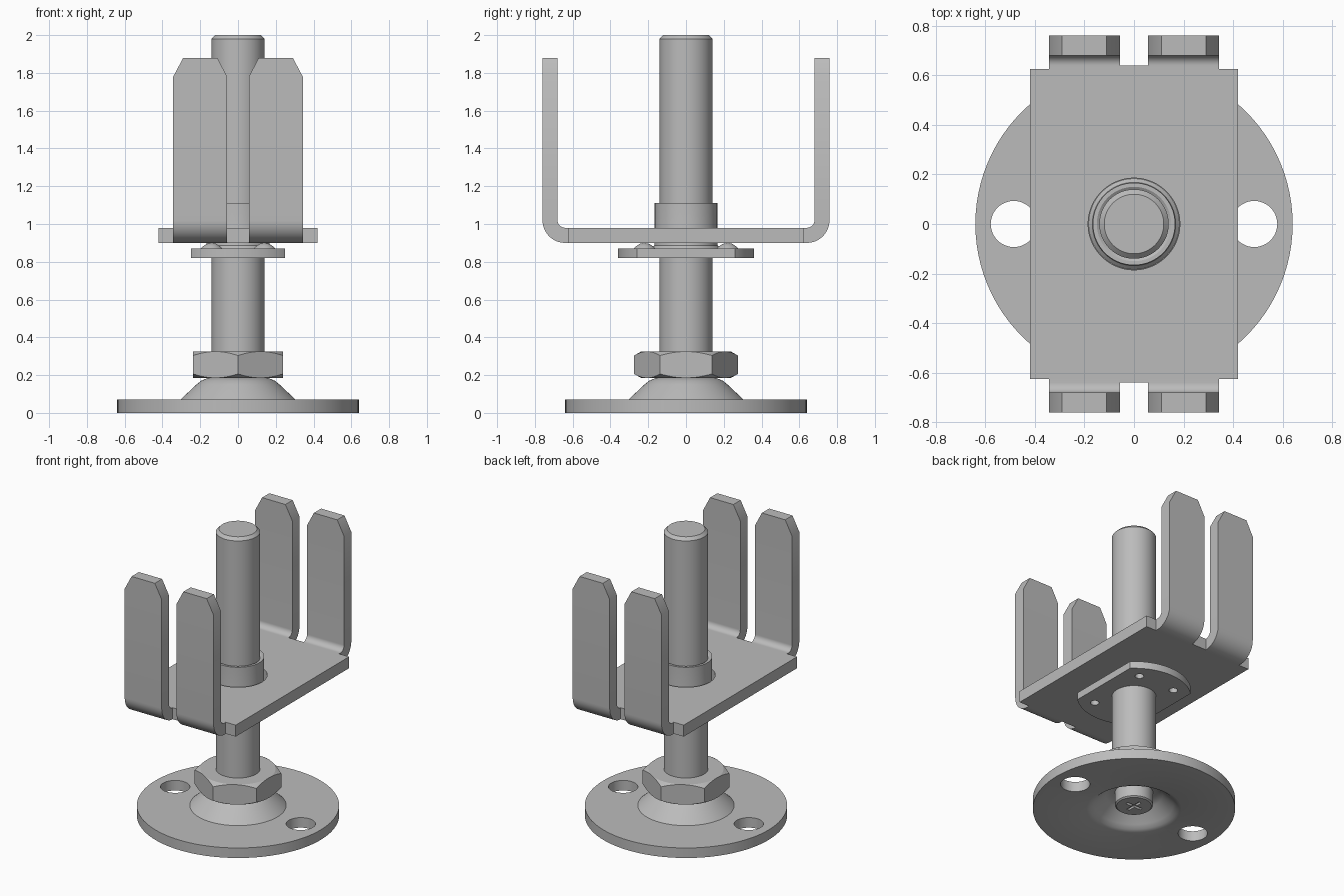
import bpy, bmesh
from math import sin, cos, pi, radians

cube = bpy.data.objects.get("Cube")
if cube:
    bpy.data.objects.remove(cube, do_unlink=True)

# One plain steel colour
steel = bpy.data.materials.new("steel_grey")
steel.use_nodes = True
grey = (0.5, 0.5, 0.5, 1)
steel.diffuse_color = grey
bsdf = next(n for n in steel.node_tree.nodes if n.type == 'BSDF_PRINCIPLED')
bsdf.inputs["Base Color"].default_value = grey


def make(name, bm):
    """Turn a bmesh into a named object."""
    bmesh.ops.recalc_face_normals(bm, faces=bm.faces)
    mesh = bpy.data.meshes.new(name)
    bm.to_mesh(mesh)
    bm.free()
    mesh.materials.append(steel)
    ob = bpy.data.objects.new(name, mesh)
    bpy.context.collection.objects.link(ob)
    return ob


def lathe(name, profile, closed=False, steps=96):
    """Spin (radius, z) points around the z axis."""
    bm = bmesh.new()
    verts = [bm.verts.new((r, 0, z)) for r, z in profile]
    pairs = list(zip(verts, verts[1:] + verts[:1]))
    edges = [bm.edges.new(p) for p in (pairs if closed else pairs[:-1])]
    bmesh.ops.spin(bm, geom=verts + edges, cent=(0, 0, 0), axis=(0, 0, 1),
                   angle=2 * pi, steps=steps, use_merge=True)
    bmesh.ops.remove_doubles(bm, verts=bm.verts, dist=1e-4)
    return make(name, bm)


def prism(name, outline, z0, z1):
    """Extrude an (x, y) outline upward."""
    bm = bmesh.new()
    face = bm.faces.new([bm.verts.new((x, y, z0)) for x, y in outline])
    top = bmesh.ops.extrude_face_region(bm, geom=[face])["geom"]
    bmesh.ops.translate(bm, vec=(0, 0, z1 - z0),
                        verts=[g for g in top if isinstance(g, bmesh.types.BMVert)])
    return make(name, bm)


def circle(r, n, x=0, y=0, start=0):
    return [(x + r * cos(start + 2 * pi * i / n), y + r * sin(start + 2 * pi * i / n))
            for i in range(n)]


def cut(ob, tool, mode='DIFFERENCE'):
    """Apply a boolean and throw the tool away."""
    mod = ob.modifiers.new("cut", 'BOOLEAN')
    mod.object, mod.operation, mod.solver = tool, mode, 'EXACT'
    tool.hide_render = True
    bpy.context.view_layer.objects.active = ob
    bpy.ops.object.modifier_apply(modifier=mod.name)
    bpy.data.objects.remove(tool, do_unlink=True)


def smooth(ob):
    bpy.ops.object.select_all(action='DESELECT')
    ob.select_set(True)
    bpy.context.view_layer.objects.active = ob
    bpy.ops.object.shade_smooth_by_angle(angle=radians(28))


# Round foot with a pressed, hollow dome and two screw holes
foot = lathe("foot_plate", [
    (0.64, 0), (0.64, 0.07), (0.305, 0.07), (0.22, 0.15), (0.195, 0.17), (0.165, 0.183),
    (0.13, 0.187), (0.11, 0.187), (0.11, 0.12), (0.15, 0.117), (0.18, 0.1),
    (0.25, 0.03), (0.275, 0.009), (0.3, 0)], closed=True)
for x in (-0.485, 0.485):
    cut(foot, prism("hole_tool", circle(0.093, 48, x), -0.1, 0.2))

# Threaded rod, riveted into the foot, with a cross stamped in its end
rod = lathe("rod", [(0, 0.02), (0.11, 0.02), (0.12, 0.028), (0.12, 0.15), (0.14, 0.17),
                    (0.14, 1.98), (0.12, 2), (0, 2)])
a, b = 0.06, 0.01
cross = [(a, -b), (a, b), (b, b), (b, a), (-b, a), (-b, b),
         (-a, b), (-a, -b), (-b, -b), (-b, -a), (b, -a), (b, -b)]
cut(rod, prism("cross_tool", cross, -0.05, 0.035))

# Hex nut with both ends chamfered
nut = prism("hex_nut", circle(0.275, 6, start=pi / 2), 0.185, 0.325)
cut(nut, lathe("chamfer_tool", [(0, 0.184), (0.236, 0.184), (0.3, 0.221), (0.3, 0.289),
                                (0.236, 0.326), (0, 0.326)]), 'INTERSECT')

# Bracket floor with a short tongue between the tabs at each end
quarter = [(0.42, 0.625), (0.057, 0.625), (0.057, 0.64)]
half = quarter + [(-x, y) for x, y in reversed(quarter)]
bracket = prism("bracket_floor", half + [(-x, -y) for x, y in half], 0.9, 0.98)
cut(bracket, prism("bore_tool", circle(0.185, 96), 0.8, 1.1))


def tab(name, sx, sy):
    """Bent upright tab: a chain of rectangular sections."""
    lo, hi, ch = 0.057, 0.343, 0.053
    rows = [((0.625, 0.9), (0.625, 0.98), 0)]
    for i in range(13):
        t = pi / 2 * i / 12
        rows.append(tuple((0.64 + r * sin(t), 1.02 - r * cos(t)) for r in (0.12, 0.04)) + (0,))
    rows += [((0.76, z), (0.68, z), c) for z, c in ((1.78, 0), (1.88, ch))]
    bm = bmesh.new()
    rings = []
    for (yo, zo), (yi, zi), c in rows:
        corners = [(lo + c, yo, zo), (hi - c, yo, zo), (hi - c, yi, zi), (lo + c, yi, zi)]
        rings.append([bm.verts.new((sx * x, sy * y, z)) for x, y, z in corners])
    for p, q in zip(rings, rings[1:]):
        for i in range(4):
            j = (i + 1) % 4
            bm.faces.new((p[i], p[j], q[j], q[i]))
    bm.faces.new(rings[0])
    bm.faces.new(rings[-1])
    return make(name, bm)


tabs = [tab(f"{end}_{side}_tab", sx, sy)
        for end, sy in (("front", -1), ("back", 1))
        for side, sx in (("right", -1), ("left", 1))]

# Weld nut: flange with two flat sides, plus a barrel through the floor
flange = prism("weld_nut_flange", circle(0.36, 96), 0.82, 0.87)
cut(flange, prism("flat_tool", [(-0.25, -1), (0.25, -1), (0.25, 1), (-0.25, 1)], 0.5, 1.2),
    'INTERSECT')
barrel = lathe("weld_nut_barrel", [(0.135, 0.83), (0.185, 0.868), (0.168, 0.885),
                                   (0.166, 0.9), (0.166, 1.11), (0.15, 1.11), (0.135, 1.1)])

# Four weld bumps, dimpled from below
bumps = []
for x in (-0.14, 0.14):
    for y in (-0.22, 0.22):
        cut(flange, prism("dimple_tool", circle(0.028, 24, x, y), 0.8, 0.855))
        bump = lathe("weld_bump", [(0.06, 0.868), (0.045, 0.882), (0.025, 0.895), (0, 0.9)],
                     steps=32)
        bump.location = (x, y, 0)
        bumps.append(bump)

for ob in [foot, rod, nut, bracket, flange, barrel] + tabs + bumps:
    smooth(ob)
